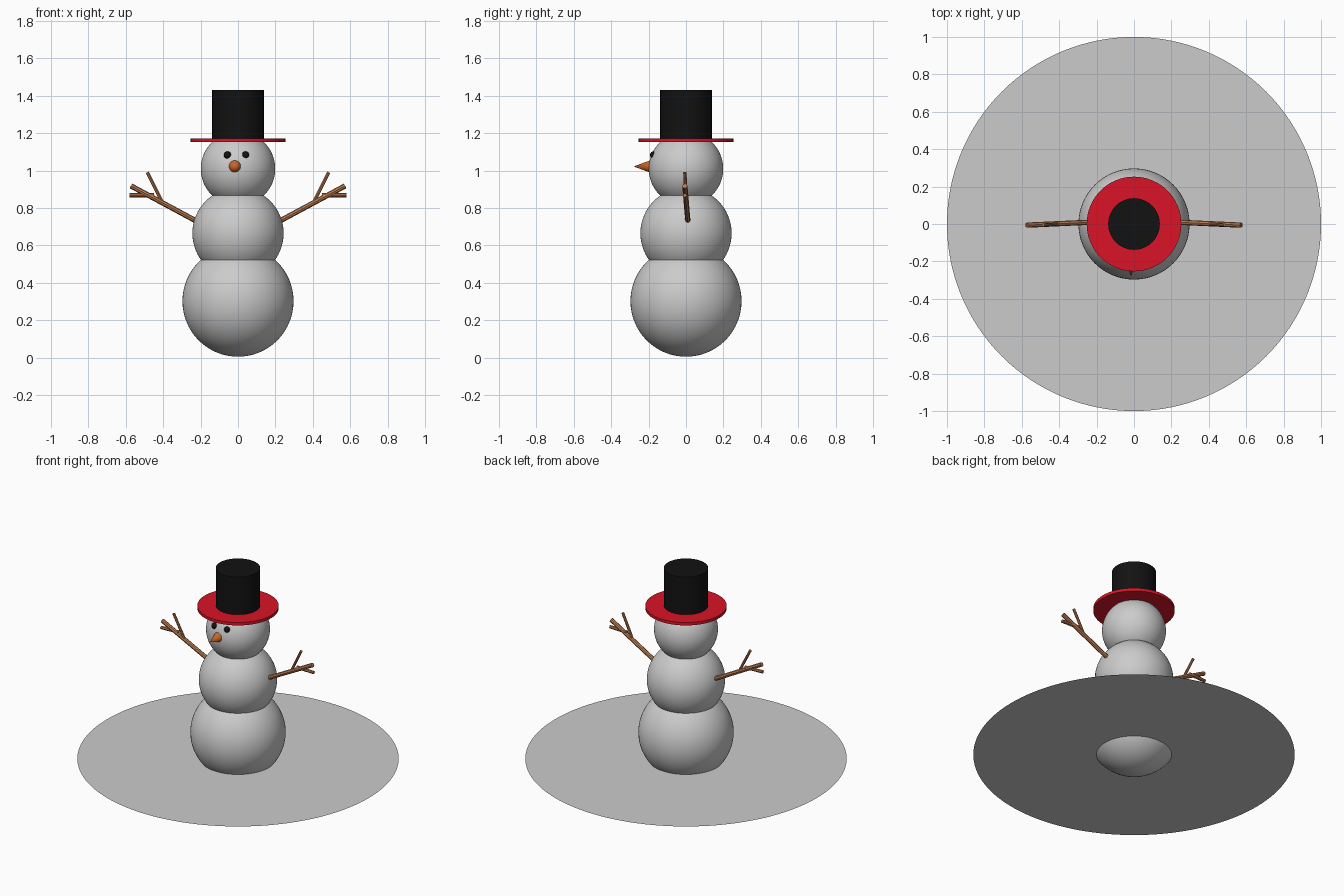
import bpy, math
from mathutils import Vector

if "Cube" in bpy.data.objects:
    bpy.data.objects.remove(bpy.data.objects["Cube"])


def material(name, rgb):
    m = bpy.data.materials.new(name)
    m.diffuse_color = (*rgb, 1)
    m.use_nodes = True
    m.node_tree.nodes["Principled BSDF"].inputs["Base Color"].default_value = m.diffuse_color
    return m


BLACK = material("black", (0.006, 0.006, 0.006))
RED = material("red", (0.7, 0.007, 0.02))
ORANGE = material("orange", (0.6, 0.13, 0.02))
BROWN = material("brown", (0.5, 0.2, 0.08))


def finish(name, mat=None):
    o = bpy.context.object
    o.name = name
    bpy.ops.object.shade_smooth_by_angle(angle=math.radians(40))
    if mat:
        o.data.materials.append(mat)
    return o


def ball(name, r, loc, mat=None, seg=64, rings=32):
    bpy.ops.mesh.primitive_uv_sphere_add(segments=seg, ring_count=rings, radius=r, location=loc)
    return finish(name, mat)


def rod(name, a, b, r1, r2, mat, sides=8):
    # tapered cylinder between two points
    a, b = Vector(a), Vector(b)
    d = b - a
    bpy.ops.mesh.primitive_cone_add(vertices=sides, radius1=r1, radius2=r2, depth=d.length,
                                    location=(a + b) / 2,
                                    rotation=d.to_track_quat('Z', 'Y').to_euler())
    return finish(name, mat)


# Snow patch, a thin sheet that cuts through the lowest ball
bpy.ops.mesh.primitive_circle_add(vertices=128, radius=1, fill_type='NGON', location=(0, 0, 0.12))
bpy.context.object.name = "snow_patch"

# Body
ball("body_bottom", 0.297, (0, 0, 0.302))
ball("body_middle", 0.244, (0, 0, 0.665))
ball("head", 0.199, (0, 0, 1.01))

# Hat
rod("hat_brim", (0, 0, 1.152), (0, 0, 1.172), 0.253, 0.253, RED, 64)
rod("hat_crown", (0, 0, 1.16), (0, 0, 1.43), 0.138, 0.138, BLACK, 64)

# Face
for side, x in (("left", -0.056), ("right", 0.04)):
    ball("eye_" + side, 0.02, (x, -0.173, 1.083), BLACK, 24, 12)
rod("nose", (-0.016, -0.188, 1.022), (-0.016, -0.28, 1.022), 0.034, 0, ORANGE, 32)

# Twig arms, mirrored
for side, s in (("left", -1), ("right", 1)):
    rod("arm_" + side, (s * 0.2, 0.011, 0.718), (s * 0.572, -0.006, 0.918), 0.014, 0.014, BROWN)
    rod("upper_twig_" + side, (s * 0.405, 0, 0.83), (s * 0.485, -0.006, 0.99), 0.009, 0.009, BROWN)
    rod("lower_twig_" + side, (s * 0.45, 0, 0.868), (s * 0.58, -0.006, 0.868), 0.011, 0.011, BROWN)
